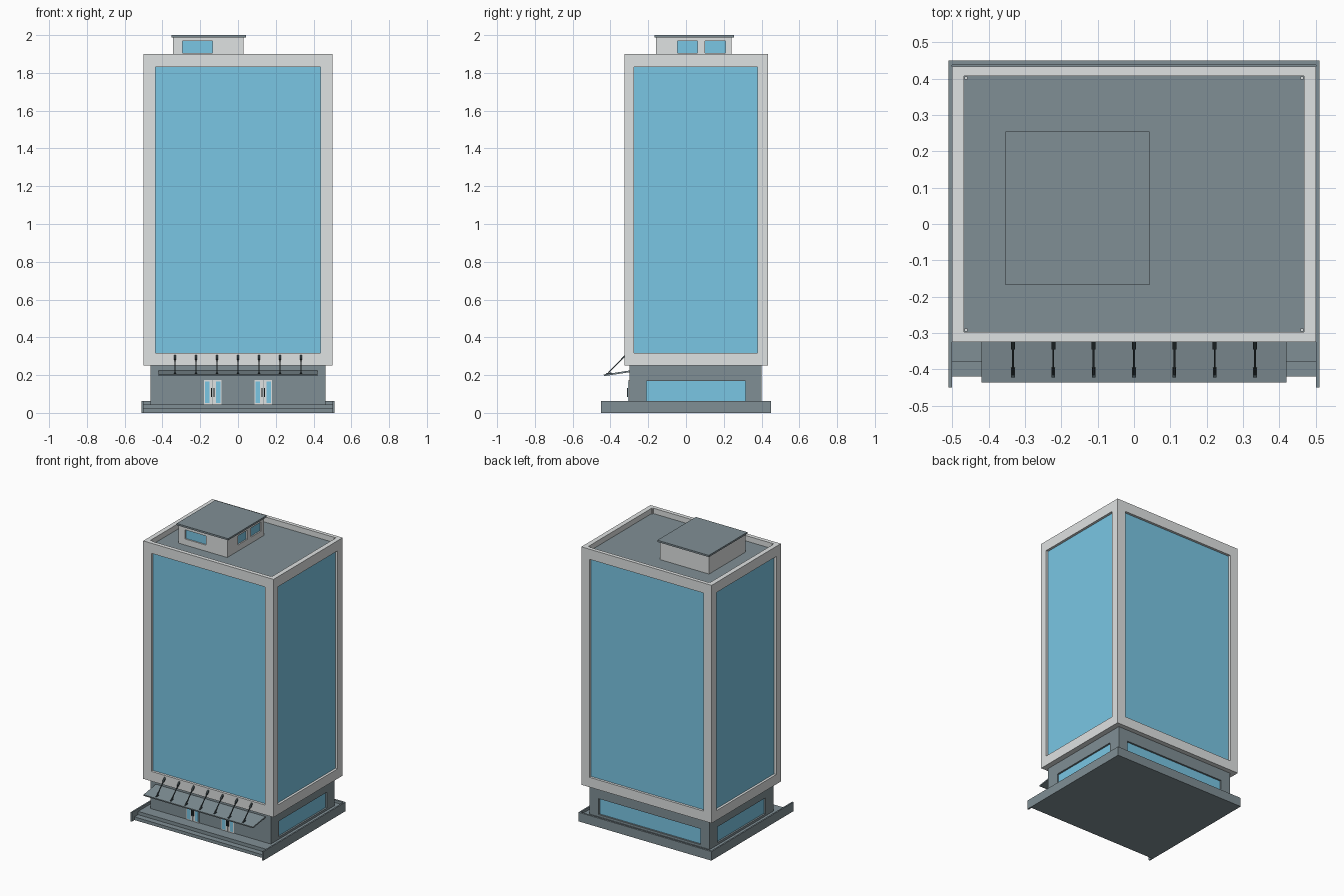
import bpy, bmesh, math
from mathutils import Vector, Matrix

if "Cube" in bpy.data.objects:
    bpy.data.objects.remove(bpy.data.objects["Cube"])


def lin(c):
    c /= 255
    return c / 12.92 if c <= 0.04045 else ((c + 0.055) / 1.055) ** 2.4


def material(name, r, g, b):
    m = bpy.data.materials.new(name)
    m.diffuse_color = (lin(r), lin(g), lin(b), 1)
    m.use_nodes = True
    m.node_tree.nodes["Principled BSDF"].inputs["Base Color"].default_value = m.diffuse_color
    return m


PALE = material("pale_concrete", 223, 226, 226)
GREY = material("slate_grey", 128, 143, 149)
GLASS = material("blue_glass", 122, 198, 228)
DARK = material("dark_metal", 58, 70, 74)


def boxes(name, mat, *bounds):
    """One object made of boxes given as (x0, x1, y0, y1, z0, z1)."""
    bm = bmesh.new()
    for x0, x1, y0, y1, z0, z1 in bounds:
        centre = Matrix.Translation(((x0 + x1) / 2, (y0 + y1) / 2, (z0 + z1) / 2))
        size = Matrix.Diagonal((x1 - x0, y1 - y0, z1 - z0, 1))
        bmesh.ops.create_cube(bm, size=1, matrix=centre @ size)
    return finish(name, mat, bm)


def finish(name, mat, bm):
    me = bpy.data.meshes.new(name)
    bm.to_mesh(me)
    bm.free()
    me.materials.append(mat)
    ob = bpy.data.objects.new(name, me)
    bpy.context.collection.objects.link(ob)
    return ob


def beam(bm, a, b, w, h):
    """Bar from a to b in the yz plane, w wide along x and h thick."""
    a, b = Vector(a), Vector(b)
    d = b - a
    m = Matrix.Translation((a + b) / 2) @ Matrix.Rotation(math.atan2(d.z, d.y), 4, 'X')
    bmesh.ops.create_cube(bm, size=1, matrix=m @ Matrix.Diagonal((w, d.length, h, 1)))


def slot(b, side, a0, a1, z0, z1, inner, outer):
    """Box on one wall of body b, from outer to inner depth."""
    x0, x1, y0, y1 = b[:4]
    return {"front": (a0, a1, y0 + outer, y0 + inner, z0, z1),
            "back": (a0, a1, y1 - inner, y1 - outer, z0, z1),
            "left": (x0 + outer, x0 + inner, a0, a1, z0, z1),
            "right": (x1 - inner, x1 - outer, a0, a1, z0, z1)}[side]


def glazed_body(name, mat, b, windows, depth, extra=()):
    """Box with recessed windows and glass plates set in them."""
    body = boxes(name, mat, b)
    cutter = boxes("cutter", mat, *[slot(b, *w, depth, -0.05) for w in windows], *extra)
    mod = body.modifiers.new("cut", 'BOOLEAN')
    mod.operation, mod.object, mod.solver = 'DIFFERENCE', cutter, 'EXACT'
    dg = bpy.context.evaluated_depsgraph_get()
    me = bpy.data.meshes.new_from_object(body.evaluated_get(dg))
    body.modifiers.clear()
    body.data = me
    bpy.data.objects.remove(cutter)
    boxes(name + "_glass", GLASS, *[slot(b, *w, depth + 0.002, depth - 0.003) for w in windows])


# Plinth: terrace, front step and a raised rim on three sides
boxes("terrace", GREY, (-0.5, 0.5, -0.38, 0.44, 0, 0.045))
boxes("front_step", GREY, (-0.5, 0.5, -0.42, -0.38, 0, 0.022))
boxes("plinth_rim", GREY, (-0.51, -0.5, -0.45, 0.45, 0, 0.063),
      (0.5, 0.51, -0.45, 0.45, 0, 0.063), (-0.5, 0.5, 0.437, 0.45, 0, 0.063))

# Lobby with long windows on the sides and back
glazed_body("lobby", GREY, (-0.462, 0.462, -0.3, 0.4, 0.04, 0.25),
            [("left", -0.21, 0.315, 0.06, 0.17), ("right", -0.21, 0.315, 0.06, 0.17),
             ("back", -0.39, 0.39, 0.06, 0.17)], 0.015)

# Tower with a large window on each wall and a sunken roof
glazed_body("tower", PALE, (-0.5, 0.5, -0.325, 0.433, 0.25, 1.9),
            [("front", -0.438, 0.436, 0.318, 1.83), ("back", -0.438, 0.436, 0.318, 1.83),
             ("left", -0.275, 0.378, 0.318, 1.83), ("right", -0.275, 0.378, 0.318, 1.83)],
            0.02, [(-0.467, 0.467, -0.297, 0.407, 1.858, 2.0)])
boxes("roof_deck", GREY, (-0.467, 0.467, -0.297, 0.407, 1.857, 1.863))
boxes("parapet_corner_posts", PALE, *[(x - 0.004, x + 0.004, y - 0.004, y + 0.004, 1.86, 1.898)
                                     for x in (-0.462, 0.462) for y in (-0.292, 0.402)])

# Rooftop house
glazed_body("rooftop_house", PALE, (-0.345, 0.03, -0.16, 0.24, 1.86, 1.99),
            [("front", -0.295, -0.135, 1.905, 1.968), ("right", -0.045, 0.06, 1.905, 1.968),
             ("right", 0.1, 0.21, 1.905, 1.968)], 0.012)
boxes("rooftop_house_roof", GREY, (-0.353, 0.042, -0.168, 0.254, 1.988, 2.0))

# Double doors: pale frames, glass and handles
frames, panes, handles = [], [], []
for c in (-0.134, 0.134):
    for s in (-1, 1):
        x0, x1 = sorted((c + s * 0.001, c + s * 0.047))
        frames.append((x0, x1, -0.304, -0.299, 0.045, 0.173))
        g0, g1 = sorted((c + s * 0.017, c + s * 0.042))
        panes.append((g0, g1, -0.306, -0.303, 0.053, 0.166))
        h0, h1 = sorted((c + s * 0.003, c + s * 0.009))
        handles.append((h0, h1, -0.312, -0.303, 0.085, 0.132))
boxes("door_frames", PALE, *frames)
boxes("door_glass", GLASS, *panes)
boxes("door_handles", DARK, *handles)

# Sloping canopy
bm = bmesh.new()
beam(bm, (0, -0.435, 0.199), (0, -0.298, 0.22), 0.84, 0.009)
finish("canopy", GREY, bm)

# Canopy tie rods with a bracket at each end
bm = bmesh.new()
for i in range(-3, 4):
    x = i * 0.111
    beam(bm, (x, -0.42, 0.203), (x, -0.322, 0.303), 0.005, 0.005)
    beam(bm, (x, -0.422, 0.206), (x, -0.395, 0.210), 0.01, 0.008)
    beam(bm, (x, -0.343, 0.282), (x, -0.322, 0.303), 0.011, 0.008)
finish("canopy_tie_rods", DARK, bm)
